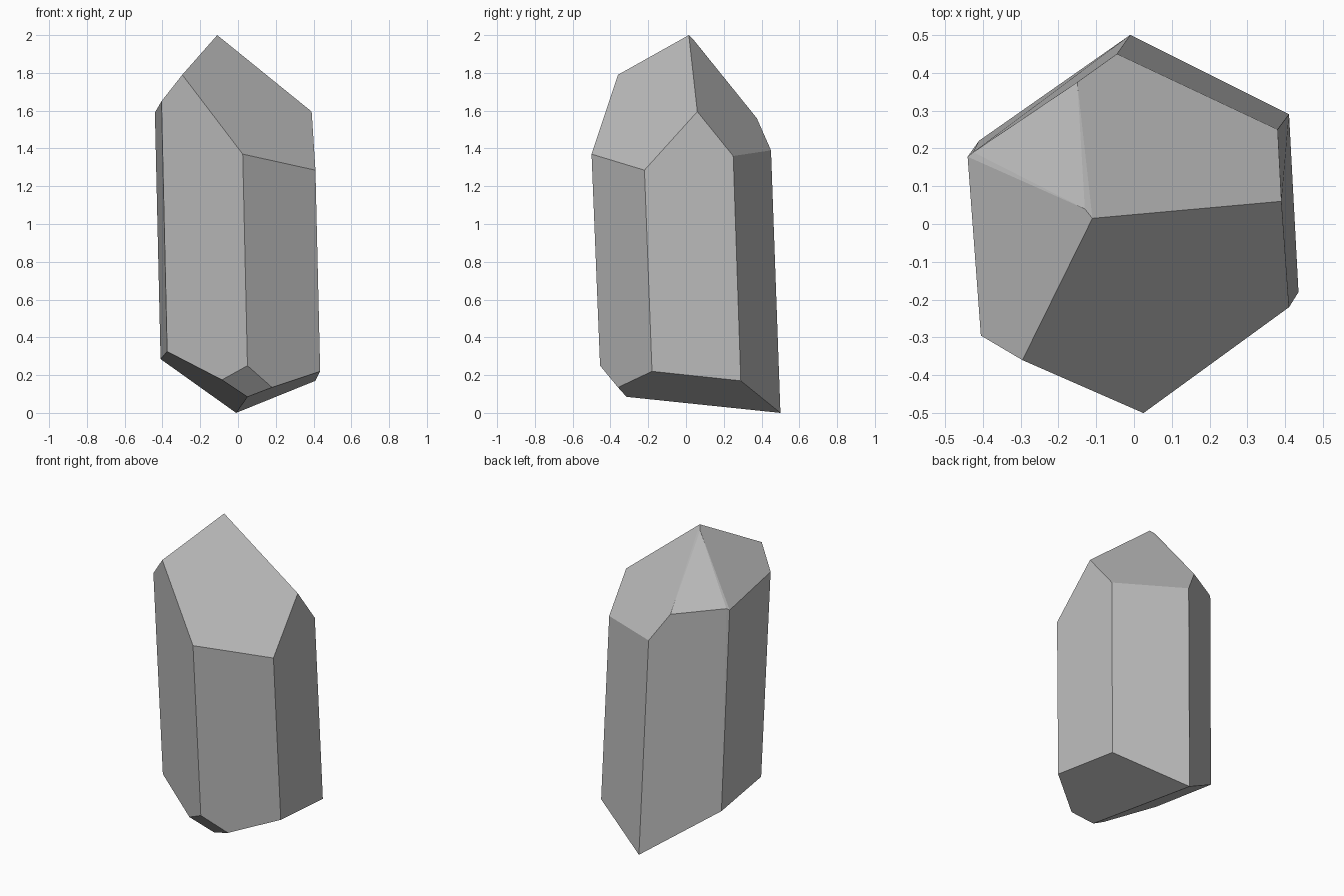
import bpy
import bmesh
from math import radians

default_cube = bpy.data.objects.get("Cube")
if default_cube:
    bpy.data.objects.remove(default_cube, do_unlink=True)

# One plain stone colour
stone = bpy.data.materials.new("grey stone")
stone.use_nodes = True
stone_colour = (0.5, 0.5, 0.5, 1)
stone.diffuse_color = stone_colour
stone.node_tree.nodes["Principled BSDF"].inputs["Base Color"].default_value = stone_colour

# Ridge at the very top, where the pointed facets meet
summit = [(-.11, .015, 2), (-.13, .04, 1.975)]

# Shoulder corners, where the pointed facets meet the upright sides
shoulders = [
    (-.295, -.36, 1.79), (.025, -.5, 1.37), (.41, -.22, 1.285),
    (.39, .06, 1.595), (.38, .25, 1.36), (-.045, .45, 1.39),
    (-.15, .375, 1.56), (-.425, .19, 1.6), (-.44, .178, 1.59),
    (-.405, -.295, 1.65),
]

# Lower corners of the upright sides
feet = [
    (-.01, .5, 0), (.41, .29, .17), (.435, -.18, .22),
    (.05, -.455, .25), (-.375, -.24, .325), (-.41, .22, .285),
]

# Small chipped facet under the front edge
chip = [(.18, -.36, .135), (-.085, -.38, .175), (.05, -.315, .085)]


def build_faceted_solid(name, corners, material):
    """Wrap flat facets around the corners and merge coplanar triangles."""
    mesh = bpy.data.meshes.new(name)
    bm = bmesh.new()
    for corner in corners:
        bm.verts.new(corner)
    bmesh.ops.convex_hull(bm, input=bm.verts[:])
    bmesh.ops.dissolve_limit(
        bm, angle_limit=radians(4), verts=bm.verts[:], edges=bm.edges[:]
    )
    bmesh.ops.recalc_face_normals(bm, faces=bm.faces[:])
    for face in bm.faces:
        face.smooth = False
    bm.to_mesh(mesh)
    bm.free()
    mesh.materials.append(material)
    solid = bpy.data.objects.new(name, mesh)
    bpy.context.collection.objects.link(solid)
    return solid


build_faceted_solid("crystal", summit + shoulders + feet + chip, stone)
